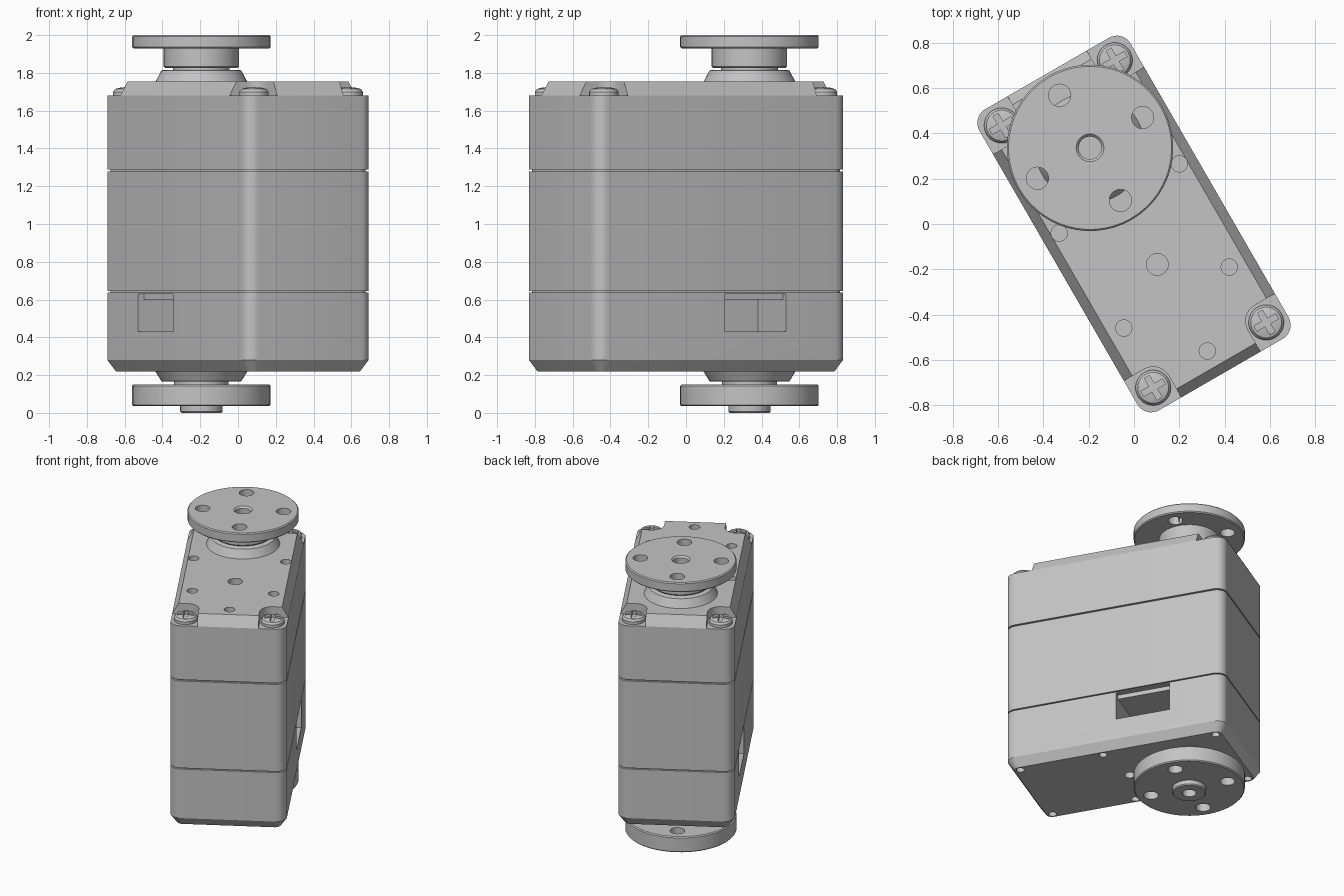
import bpy, bmesh
from math import sin, cos, pi, radians
from mathutils import Matrix

if "Cube" in bpy.data.objects:
    bpy.data.objects.remove(bpy.data.objects["Cube"])

grey = bpy.data.materials.new("light grey")
grey.use_nodes = True
grey.diffuse_color = (0.55, 0.55, 0.55, 1)
grey.node_tree.nodes["Principled BSDF"].inputs["Base Color"].default_value = (0.55, 0.55, 0.55, 1)

TURN = Matrix.Rotation(radians(30), 4, "Z")   # whole model is turned about z
SHAFT = 0.388                                 # shaft position along the case
W, L, R = 0.385, 0.767, 0.07                  # case half width, half length, corner radius


def loft(name, rings):
    """Skin a closed solid through rings of equal point count."""
    bm = bmesh.new()
    rows = [[bm.verts.new(p) for p in ring] for ring in rings]
    n = len(rows[0])
    for lo, hi in zip(rows, rows[1:]):
        for i in range(n):
            j = (i + 1) % n
            bm.faces.new((lo[i], lo[j], hi[j], hi[i]))
    bm.faces.new(rows[0][::-1])
    bm.faces.new(rows[-1])
    bmesh.ops.recalc_face_normals(bm, faces=bm.faces)
    mesh = bpy.data.meshes.new(name)
    bm.to_mesh(mesh)
    bm.free()
    mesh.materials.append(grey)
    mesh.transform(TURN)
    ob = bpy.data.objects.new(name, mesh)
    bpy.context.collection.objects.link(ob)
    return ob


def rounded(a, b, r, z, cx=0, cy=0):
    """Rounded rectangle outline."""
    pts = []
    for k, (sx, sy) in enumerate(((1, 1), (-1, 1), (-1, -1), (1, -1))):
        for s in range(9):
            t = (k + s / 8) * pi / 2
            pts.append((cx + sx * (a - r) + r * cos(t), cy + sy * (b - r) + r * sin(t), z))
    return pts


def case(name, levels):
    """Case section from (height, inset) levels."""
    return loft(name, [rounded(W - i, L - i, max(R - i * 0.7, 0.01), z) for z, i in levels])


def lathe(name, profile, x=0, y=SHAFT, n=56):
    """Turn a (radius, height) profile about a vertical axis."""
    return loft(name, [[(x + r * cos(2 * pi * i / n), y + r * sin(2 * pi * i / n), z)
                        for i in range(n)] for r, z in profile])


def drill(x, y, r, z0, z1):
    return lathe("drill", [(r, z0), (r, z1)], x, y, 24)


def cut(ob, cutters):
    for c in cutters:
        m = ob.modifiers.new("cut", "BOOLEAN")
        m.operation, m.solver, m.object = "DIFFERENCE", "EXACT", c
        bpy.context.view_layer.objects.active = ob
        bpy.ops.object.modifier_apply(modifier=m.name)
        bpy.data.objects.remove(c)
    return ob


parts = []
CORNERS = [(sx, sy) for sx in (-1, 1) for sy in (-1, 1)]

# Lower case: chamfered base, screw holes and deep cable openings
lower = case("lower_case", [(0.22, 0.04), (0.28, 0), (0.637, 0)])
cutters = [drill(sx * 0.31, sy * 0.685, 0.027, 0.1, 0.27) for sx, sy in CORNERS]
cutters += [drill(x, -0.105, 0.027, 0.1, 0.27) for x in (-0.31, 0.31)]
cutters.append(drill(0, -0.03, 0.035, 0.1, 0.27))
opening = [(0.085, 0.43), (0.5, 0.43), (0.5, 0.63), (0.35, 0.63), (0.35, 0.6), (0.085, 0.6)]
for s in (-1, 1):
    cutters.append(loft("opening", [[(s * u, v, z) for u, z in opening] for v in (0.015, 0.39)]))
parts.append(cut(lower, cutters))

# Middle and upper case, with recessed seams between the sections
parts.append(case("middle_case", [(0.645, 0), (1.278, 0)]))
parts.append(case("upper_case", [(1.288, 0), (1.68, 0)]))
parts.append(case("lower_seam", [(0.637, 0.015), (0.645, 0.015)]))
parts.append(case("upper_seam", [(1.278, 0.015), (1.288, 0.015)]))

# Raised top plate with screw pockets at the corners and mounting holes
top = case("top_plate", [(1.68, 0), (1.755, 0.043)])
cutters = []
for sx, sy in CORNERS:
    cutters.append(loft("pocket", [rounded(0.15, 0.15, 0.08, z, sx * 0.352, sy * 0.727)
                                   for z in (1.6, 1.85)]))
for x, y, r in ((0.306, 0.13, 0.036), (0.269, -0.375, 0.036)):
    cutters += [drill(s * x, y, r, 1.6, 1.85) for s in (-1, 1)]
cutters += [drill(0, -0.647, 0.036, 1.6, 1.85), drill(0, -0.206, 0.048, 1.6, 1.85)]
parts.append(cut(top, cutters))

# Corner screws with cross slots
A, B = 0.055, 0.013
cross = [(A, -B), (A, B), (B, B), (B, A), (-B, A), (-B, B),
         (-A, B), (-A, -B), (-B, -B), (-B, -A), (B, -A), (B, -B)]
for sx, sy in CORNERS:
    x, y = sx * 0.288, sy * 0.668
    head = lathe("corner_screw", [(0.078, 1.68), (0.078, 1.7), (0.068, 1.714), (0.045, 1.721),
                                  (0.02, 1.724)], x, y, 32)
    slot = loft("slot", [[(x + p, y + q, z) for p, q in cross] for z in (1.695, 1.8)])
    parts.append(cut(head, [slot]))

# Shaft bosses and necks on top and bottom
parts.append(lathe("top_boss", [(0.245, 1.75), (0.212, 1.812), (0.205, 1.815)]))
parts.append(lathe("top_neck", [(0.15, 1.81), (0.15, 1.83)]))
parts.append(lathe("bottom_boss", [(0.205, 0.165), (0.212, 0.168), (0.245, 0.222)]))
parts.append(lathe("bottom_neck", [(0.145, 0.145), (0.145, 0.17)]))


def horn_holes(z0, z1):
    d = 0.268
    return [drill(d * cos(k * pi / 2), SHAFT + d * sin(k * pi / 2), 0.049, z0, z1) for k in range(4)]


# Top horn: hub, disc and recessed centre hole
top_horn = lathe("top_horn", [(0.19, 1.825), (0.2, 1.835), (0.2, 1.93), (0.36, 1.93), (0.367, 1.937),
                              (0.367, 1.993), (0.36, 2.0), (0.061, 2.0), (0.05, 1.988), (0.05, 1.9)])
parts.append(cut(top_horn, horn_holes(1.9, 2.1)))

# Bottom horn: thicker disc with a hollow stub
bottom_horn = lathe("bottom_horn", [(0.045, 0.06), (0.045, 0), (0.105, 0), (0.112, 0.007), (0.112, 0.036),
                                    (0.36, 0.036), (0.367, 0.043), (0.367, 0.143), (0.36, 0.15)])
parts.append(cut(bottom_horn, horn_holes(-0.1, 0.3)))

# Smooth curved walls, keep sharp edges
for ob in parts:
    bpy.ops.object.select_all(action="DESELECT")
    ob.select_set(True)
    bpy.context.view_layer.objects.active = ob
    bpy.ops.object.shade_smooth_by_angle(angle=radians(30))
